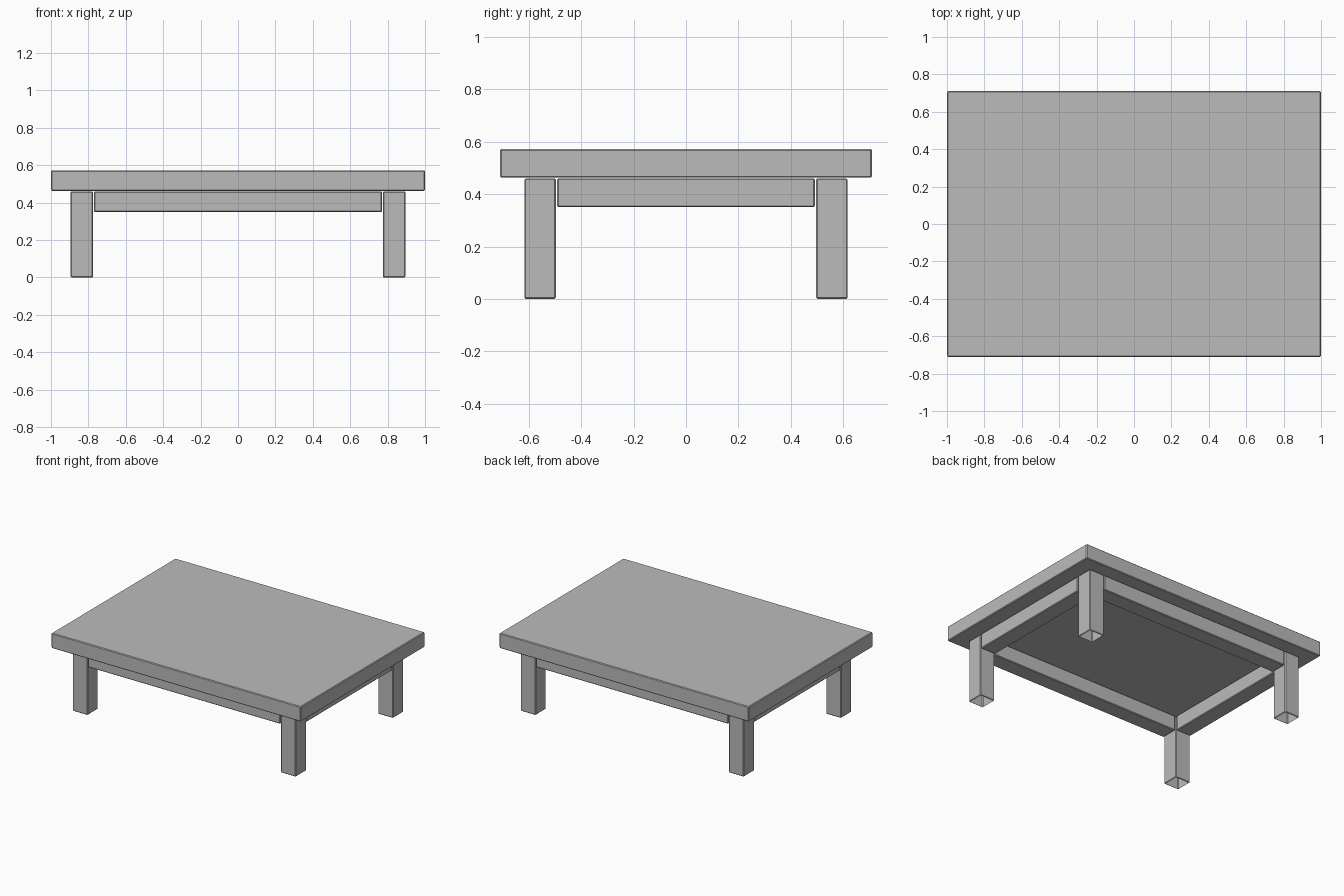
import bpy
import bmesh
from mathutils import Vector

cube = bpy.data.objects.get("Cube")
if cube:
    bpy.data.objects.remove(cube, do_unlink=True)

# One plain grey for the whole table
grey = bpy.data.materials.new("plain_grey")
grey.use_nodes = True
colour = (0.5, 0.5, 0.5, 1.0)
grey.diffuse_color = colour
grey.node_tree.nodes["Principled BSDF"].inputs["Base Color"].default_value = colour


def box(name, low, high, open_bottom=False, edge=0.005):
    """Box between two corners with narrow chamfered edges."""
    low, high = Vector(low), Vector(high)
    bm = bmesh.new()
    bmesh.ops.create_cube(bm, size=1)
    for v in bm.verts:
        v.co = v.co * (high - low)
    bmesh.ops.bevel(bm, geom=bm.edges[:], offset=edge, segments=1, affect='EDGES')
    bm.normal_update()
    if open_bottom:
        under = [f for f in bm.faces if f.normal.z < -0.9]
        bmesh.ops.delete(bm, geom=under, context='FACES')
    mesh = bpy.data.meshes.new(name)
    bm.to_mesh(mesh)
    bm.free()
    mesh.materials.append(grey)
    obj = bpy.data.objects.new(name, mesh)
    obj.location = (low + high) / 2
    bpy.context.collection.objects.link(obj)
    return obj


# Main dimensions: outer and inner faces of the legs
OUT_X, IN_X = 0.895, 0.775
OUT_Y, IN_Y = 0.617, 0.497
LEG_TOP, APRON_LOW = 0.46, 0.35
GAP = 0.005

# Tabletop
box("tabletop", (-1, -0.71, 0.463), (1, 0.71, 0.572))

# Legs, hollow at the foot
for sx, side in ((-1, "right"), (1, "left")):
    for sy, end in ((-1, "front"), (1, "back")):
        xs = sorted((sx * IN_X, sx * OUT_X))
        ys = sorted((sy * IN_Y, sy * OUT_Y))
        box(f"{end}_{side}_leg", (xs[0], ys[0], 0), (xs[1], ys[1], LEG_TOP), True)

# Long aprons between the legs, front and back
for s, end in ((-1, "front"), (1, "back")):
    ys = sorted((s * IN_Y, s * OUT_Y))
    x = IN_X - GAP
    box(f"{end}_apron", (-x, ys[0], APRON_LOW), (x, ys[1], LEG_TOP))

# Short aprons on the two sides
for s, side in ((-1, "right"), (1, "left")):
    xs = sorted((s * IN_X, s * OUT_X))
    y = IN_Y - GAP
    box(f"{side}_apron", (xs[0], -y, APRON_LOW), (xs[1], y, LEG_TOP))
